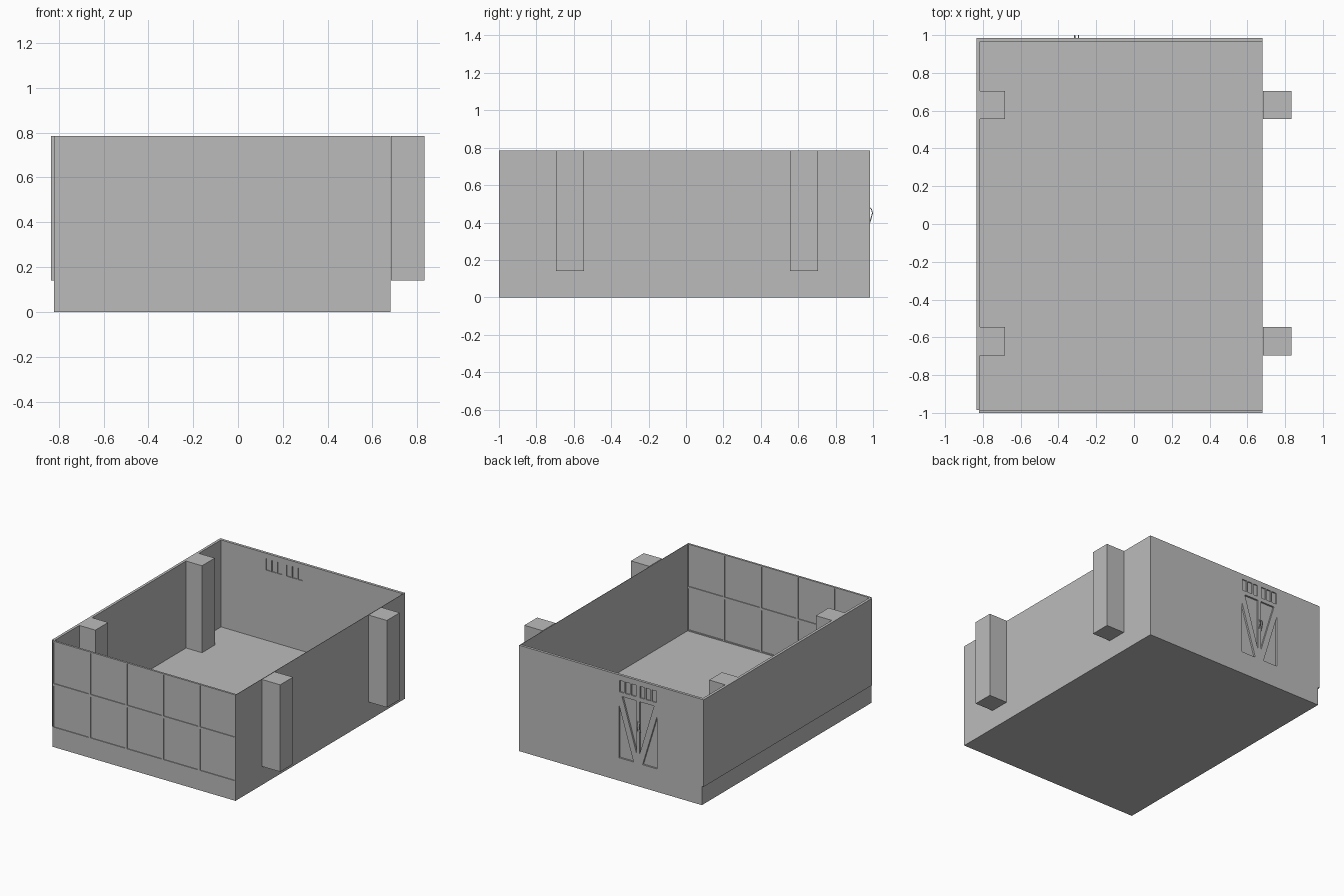
import bpy
import bmesh

if "Cube" in bpy.data.objects:
    bpy.data.objects.remove(bpy.data.objects["Cube"], do_unlink=True)

grey = bpy.data.materials.new("plain grey")
grey.use_nodes = True
colour = (0.5, 0.5, 0.5, 1)
grey.diffuse_color = colour
grey.node_tree.nodes["Principled BSDF"].inputs["Base Color"].default_value = colour

FLOOR, TOP = 0.14, 0.785
LEFT, RIGHT = -0.82, 0.68
FRONT, BACK = -1.0, 0.985


def add_prism(bm, outline, y0, y1):
    """Extrude an (x, z) outline along y."""
    face = bm.faces.new([bm.verts.new((x, y0, z)) for x, z in outline])
    out = bmesh.ops.extrude_face_region(bm, geom=[face])
    moved = [v for v in out["geom"] if isinstance(v, bmesh.types.BMVert)]
    bmesh.ops.translate(bm, verts=moved, vec=(0, y1 - y0, 0))


def rect(x0, x1, z0, z1):
    return [(x0, z0), (x1, z0), (x1, z1), (x0, z1)]


def make_part(name, prisms):
    bm = bmesh.new()
    for outline, y0, y1 in prisms:
        add_prism(bm, outline, y0, y1)
    bmesh.ops.recalc_face_normals(bm, faces=bm.faces)
    mesh = bpy.data.meshes.new(name)
    bm.to_mesh(mesh)
    bm.free()
    mesh.materials.append(grey)
    obj = bpy.data.objects.new(name, mesh)
    bpy.context.collection.objects.link(obj)
    return obj


def make_box(name, x0, x1, y0, y1, z0, z1):
    return make_part(name, [(rect(x0, x1, z0, z1), y0, y1)])


def carve(obj, prisms):
    """Cut the prisms out of the object and remove the cutter."""
    cutter = make_part("cutter", prisms)
    cutter.hide_render = True
    mod = obj.modifiers.new("recesses", "BOOLEAN")
    mod.operation = "DIFFERENCE"
    mod.solver = "EXACT"
    mod.object = cutter
    graph = bpy.context.evaluated_depsgraph_get()
    obj.data = bpy.data.meshes.new_from_object(obj.evaluated_get(graph))
    obj.modifiers.clear()
    bpy.data.objects.remove(cutter, do_unlink=True)


# Base slab and side walls
make_box("base", LEFT, RIGHT, FRONT, BACK, 0, FLOOR)
make_box("right_wall", -0.835, -0.815, -0.985, BACK, FLOOR, TOP)
make_box("left_wall", RIGHT - 0.003, RIGHT, -0.985, BACK, FLOOR, TOP)

# Pillars, inside one wall and outside the other
for side, x in (("right", -0.834), ("left", 0.683)):
    for end, y in (("front", -0.695), ("back", 0.555)):
        make_box(f"{side}_{end}_pillar", x, x + 0.15, y, y + 0.15, FLOOR, TOP)

# Front wall: grid of panels recessed on both faces
front_wall = make_box("front_wall", LEFT, RIGHT, FRONT, -0.985, FLOOR, TOP)
columns, rows, bar = 5, 2, 0.008
w, h = (RIGHT - LEFT) / columns, (TOP - FLOOR) / rows
panels = []
for i in range(columns):
    for j in range(rows):
        x, z = LEFT + i * w, FLOOR + j * h
        cell = rect(x + bar, x + w - bar, z + bar, z + h - bar)
        panels += [(cell, FRONT - 0.02, FRONT + 0.006), (cell, -0.991, -0.965)]
carve(front_wall, panels)

# Back wall: braced double door below two three-pane windows
back_wall = make_box("back_wall", -0.816, RIGHT, 0.965, BACK, FLOOR, TOP)
CENTRE, INNER, OUTER = -0.296, 0.012, 0.156
BOTTOM, HEAD = 0.17, 0.63
cuts = []
for s in (-1, 1):
    a, b = CENTRE + s * INNER, CENTRE + s * OUTER
    gap = s * 0.025
    cuts.append(([(b, HEAD - 0.07), (b, BOTTOM), (a + gap, BOTTOM)], 0.972, 1.02))
    cuts.append(([(b - gap, HEAD), (a, HEAD), (a, BOTTOM + 0.07)], 0.972, 1.02))
    pane = (b - a) / 3
    for k in range(3):
        edges = sorted((a + k * pane + s * 0.005, a + (k + 1) * pane - s * 0.005))
        glass = rect(*edges, 0.66, 0.745)
        cuts += [(glass, 0.977, 1.02), (glass, 0.93, 0.972)]
carve(back_wall, cuts)

# Door handles: small bowed pulls
for name, s in (("right_handle", -1), ("left_handle", 1)):
    curve = bpy.data.curves.new(name, "CURVE")
    curve.dimensions = "3D"
    curve.bevel_depth = 0.003
    curve.bevel_resolution = 1
    curve.use_fill_caps = True
    path = [(0.983, 0.40), (0.99, 0.425), (0.997, 0.45), (0.992, 0.47), (0.983, 0.48)]
    spline = curve.splines.new("POLY")
    spline.points.add(len(path) - 1)
    for point, (y, z) in zip(spline.points, path):
        point.co = (CENTRE - 0.008 + s * 0.01, y, z, 1)
    curve.materials.append(grey)
    bpy.context.collection.objects.link(bpy.data.objects.new(name, curve))
